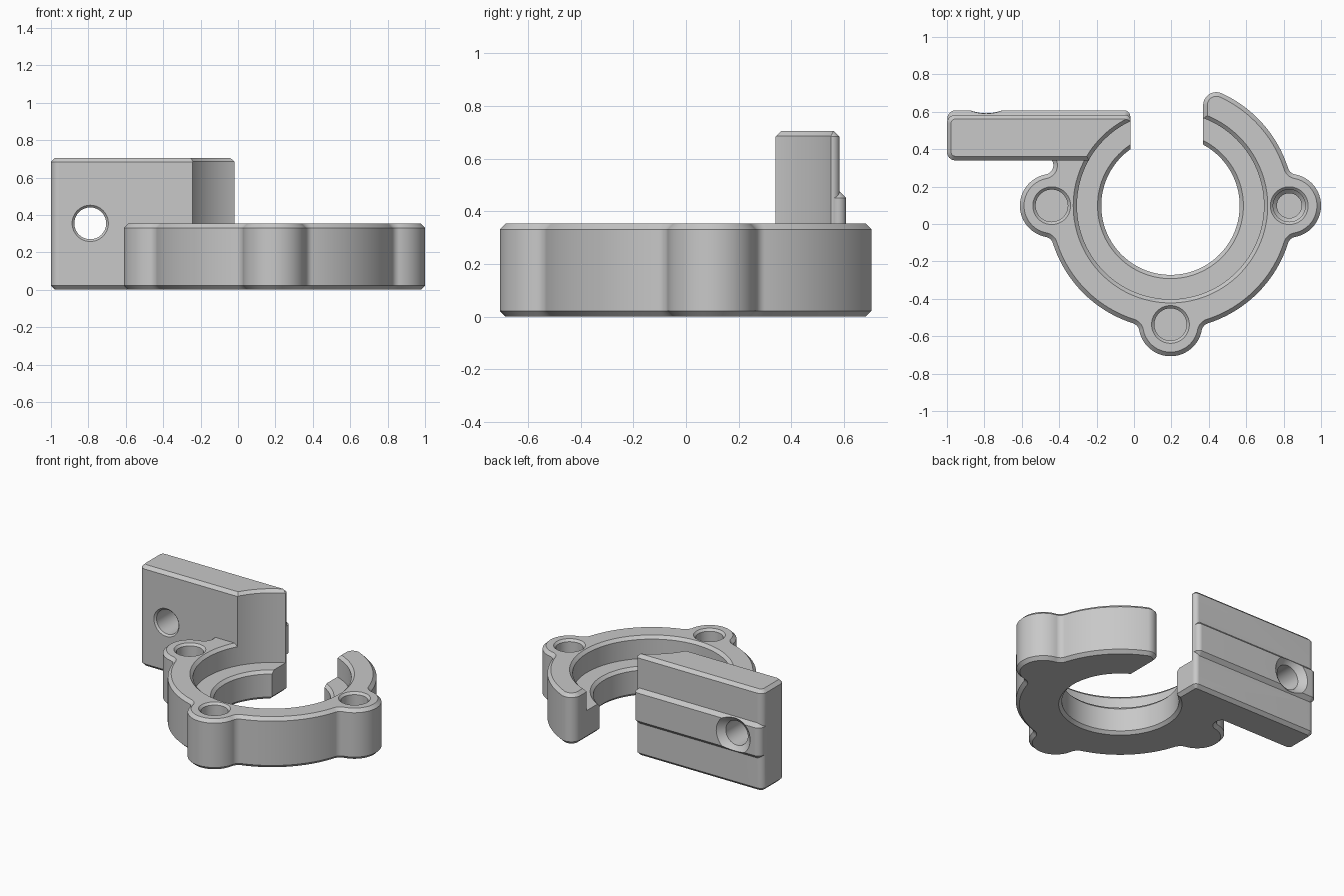
import bpy, bmesh, math
from mathutils import Vector

if "Cube" in bpy.data.objects:
    bpy.data.objects.remove(bpy.data.objects["Cube"])

grey = bpy.data.materials.new("plain grey")
grey.diffuse_color = (0.58, 0.58, 0.58, 1)
grey.use_nodes = True
grey.node_tree.nodes["Principled BSDF"].inputs["Base Color"].default_value = grey.diffuse_color

CX, CY = 0.195, 0.098        # ring centre
R, LUG, D, FIL = 0.66, 0.17, 0.635, 0.05
TOP, PLATE_TOP = 0.353, 0.705


def loft(name, loops):
    """Closed solid through equal-length point loops."""
    bm = bmesh.new()
    rings = [[bm.verts.new(p) for p in loop] for loop in loops]
    n = len(rings[0])
    for a, b in zip(rings, rings[1:]):
        for i in range(n):
            j = (i + 1) % n
            bm.faces.new((a[i], a[j], b[j], b[i]))
    bm.faces.new(rings[0])
    bm.faces.new(rings[-1])
    bmesh.ops.recalc_face_normals(bm, faces=bm.faces)
    me = bpy.data.meshes.new(name)
    bm.to_mesh(me)
    bm.free()
    me.materials.append(grey)
    ob = bpy.data.objects.new(name, me)
    bpy.context.collection.objects.link(ob)
    return ob


def arc(c, r, a0, a1, ccw):
    """Points on an arc, swept in the given sense."""
    sweep = (a1 - a0) % math.tau if ccw else -((a0 - a1) % math.tau)
    n = max(4, int(abs(sweep) / 0.07 + r * abs(sweep) / 0.06))
    return [Vector((c[0] + r * math.cos(a0 + sweep * i / n),
                    c[1] + r * math.sin(a0 + sweep * i / n))) for i in range(n + 1)]


def inset(pts, d):
    """Shrink a clockwise outline by d."""
    out = []
    for i, p in enumerate(pts):
        e1 = (p - pts[i - 1]).normalized()
        e2 = (pts[(i + 1) % len(pts)] - p).normalized()
        n1, n2 = Vector((e1.y, -e1.x)), Vector((e2.y, -e2.x))
        out.append(p + (n1 + n2) * d / (1 + n1.dot(n2)))
    return out


def prism(name, pts, z0, z1, ch):
    """Extruded outline with chamfered top and bottom edges."""
    clean = [p for i, p in enumerate(pts) if (p - pts[i - 1]).length > 1e-4]
    small = inset(clean, ch)
    levels = [(small, z0), (clean, z0 + ch), (clean, z1 - ch), (small, z1)]
    return loft(name, [[(p.x, p.y, z) for p in l] for l, z in levels])


def lathe(name, c, profile, seg=64, along_y=False):
    """Turned solid from (radius, position) pairs."""
    loops = []
    for r, t in profile:
        ring = [(r * math.cos(math.tau * i / seg), r * math.sin(math.tau * i / seg))
                for i in range(seg)]
        loops.append([(c[0] + u, t, c[1] + v) if along_y else (c[0] + u, c[1] + v, t)
                      for u, v in ring])
    return loft(name, loops)


def boolean(ob, other, op):
    m = ob.modifiers.new(op, 'BOOLEAN')
    m.operation, m.object, m.solver = op, other, 'EXACT'
    bpy.context.view_layer.objects.active = ob
    bpy.ops.object.modifier_apply(modifier=m.name)
    bpy.data.objects.remove(other)


def rounded_rect(x0, x1, y0, y1, rl, rr):
    """Clockwise rectangle, corner radii given for left and right ends."""
    pi = math.pi
    return (arc((x0 + rl, y0 + rl), rl, -pi / 2, pi, False)
            + arc((x0 + rl, y1 - rl), rl, pi, pi / 2, False)
            + arc((x1 - rr, y1 - rr), rr, pi / 2, 0, False)
            + arc((x1 - rr, y0 + rr), rr, 0, -pi / 2, False))


# Open ring outline: rounded arm tip, then three lugs clockwise
tip = (0.44, CY + math.sqrt((R - 0.07) ** 2 - (0.44 - CX) ** 2))
ang = math.atan2(tip[1] - CY, tip[0] - CX)
outline = [Vector((0.37, 0.3))] + arc(tip, 0.07, math.pi, ang, False)
A, B = R + FIL, LUG + FIL
alpha = math.acos((A * A + D * D - B * B) / (2 * A * D))
lugs = []
for phi in (0, -math.pi / 2, -math.pi):
    L = Vector((CX + D * math.cos(phi), CY + D * math.sin(phi)))
    lugs.append(L)
    a_in, a_out = phi + alpha, phi - alpha
    F1 = Vector((CX + A * math.cos(a_in), CY + A * math.sin(a_in)))
    F2 = Vector((CX + A * math.cos(a_out), CY + A * math.sin(a_out)))
    d1, d2 = F1 - L, F2 - L
    t1, t2 = math.atan2(d1.y, d1.x), math.atan2(d2.y, d2.x)
    outline += arc((CX, CY), R, ang, a_in, False)
    outline += arc(F1, FIL, a_in + math.pi, t1 + math.pi, True)
    outline += arc(L, LUG, t1, t2, False)
    last = phi == -math.pi       # last fillet runs on into the plate
    outline += arc(F2, FIL, t2 + math.pi, math.pi / 2 if last else a_out + math.pi, True)
    ang = a_out
outline += [Vector(p) for p in ((-0.47, 0.45), (-0.06, 0.45), (-0.06, 0.3))]
clamp = prism("ring_clamp", outline, 0, TOP, 0.022)

# Chamfer around the counterbore rim
z = TOP - 0.02
boolean(clamp, lathe("rim_cutter", (CX, CY), [(0.4, z - 0.1), (0.6, z + 0.1)], 128), 'DIFFERENCE')

# Blind lug holes; the right one narrows
for i, L in enumerate(lugs):
    prof = [(0.086, 0.06), (0.086, TOP - 0.015), (0.121, TOP + 0.02)]
    if i == 0:
        prof = [(0.066, 0.06), (0.066, 0.2), (0.086, 0.22)] + prof[1:]
    boolean(clamp, lathe("lug_hole_cutter", L, prof), 'DIFFERENCE')

# Mounting plate with key rail and screw hole
plate = prism("mounting_plate", rounded_rect(-1, -0.018, 0.34, 0.583, 0.045, 0.03),
              0, PLATE_TOP, 0.022)
rail = prism("key_rail", rounded_rect(-0.998, -0.02, 0.45, 0.608, 0.045, 0.032),
             0.23, 0.477, 0.026)
boolean(plate, rail, 'UNION')
boolean(plate, lathe("screw_cutter", (-0.79, 0.355),
                     [(0.115, 0.322), (0.085, 0.352), (0.085, 0.568),
                      (0.105, 0.582), (0.16, 0.637)], 64, True), 'DIFFERENCE')
boolean(clamp, plate, 'UNION')

# Stepped bore through ring and plate
bore = [(0.41, -0.02), (0.37, 0.02), (0.37, 0.18), (0.39, 0.2), (0.5, 0.2),
        (0.5, PLATE_TOP - 0.02), (0.54, PLATE_TOP + 0.02)]
boolean(clamp, lathe("bore_cutter", (CX, CY), bore, 128), 'DIFFERENCE')

bpy.ops.object.select_all(action='DESELECT')
clamp.select_set(True)
bpy.context.view_layer.objects.active = clamp
bpy.ops.object.shade_smooth_by_angle(angle=math.radians(25))
